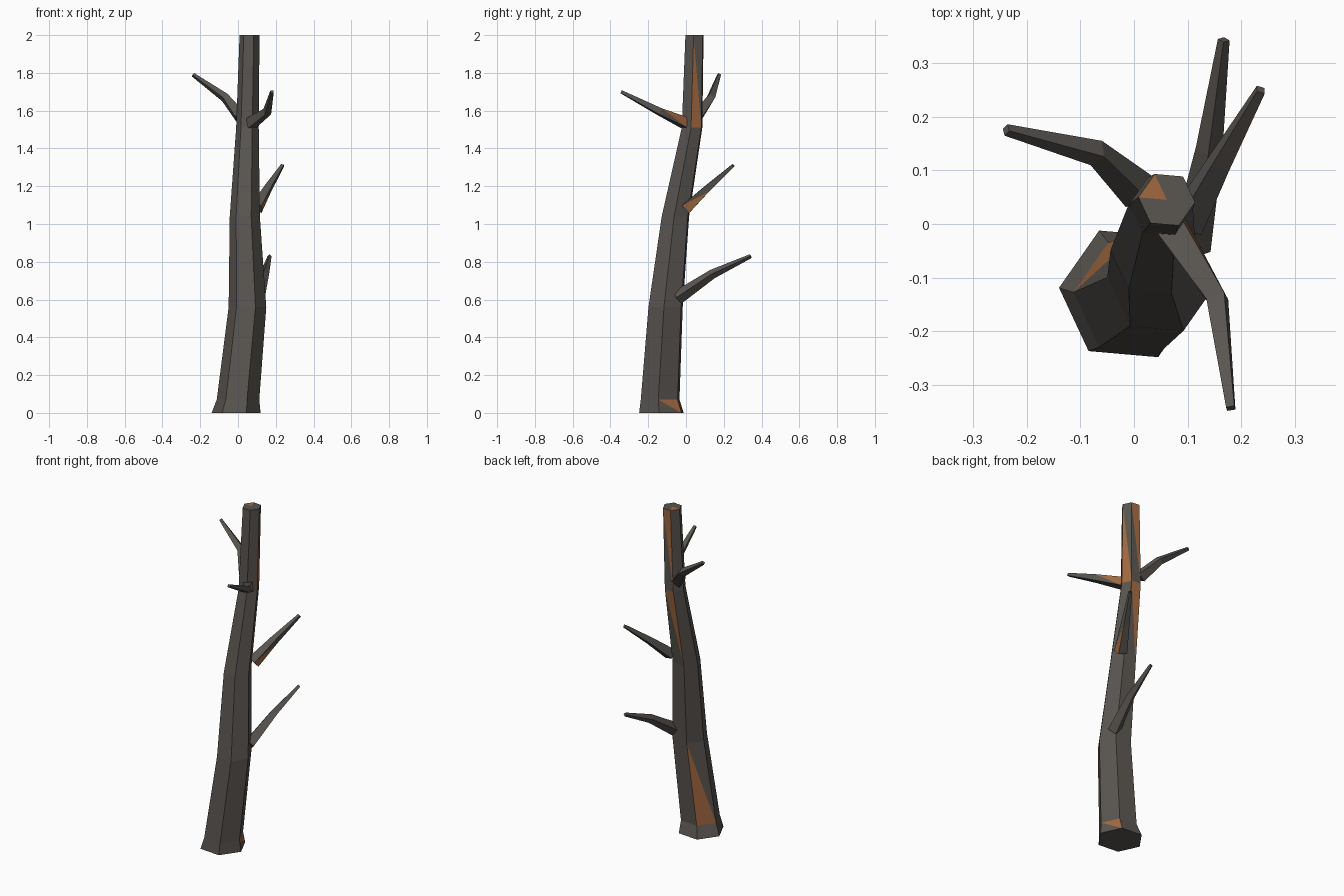
import bpy, bmesh
from math import cos, sin, radians
from mathutils import Vector

cube = bpy.data.objects.get("Cube")
if cube:
    bpy.data.objects.remove(cube)


def make_material(name, rgb):
    m = bpy.data.materials.new(name)
    m.use_nodes = True
    m.diffuse_color = (*rgb, 1)
    m.node_tree.nodes["Principled BSDF"].inputs["Base Color"].default_value = (*rgb, 1)
    return m


BARK = make_material("grey_bark", (0.10, 0.09, 0.08))
WOOD = make_material("bare_wood", (0.36, 0.14, 0.052))
LOWER, UPPER = 0, 1


def ring_points(centre, radius, sides, turn, side, up):
    angles = [radians(turn + 360 * i / sides) for i in range(sides)]
    return [centre + radius * (cos(a) * side + sin(a) * up) for a in angles]


def loft(name, rings, bare=(), bare_cap=None):
    """Skin the rings; 'bare' lists (ring, side, half) triangles of exposed wood."""
    bm = bmesh.new()
    rows = [[bm.verts.new(p) for p in ring] for ring in rings]
    n = len(rows[0])
    for r, (low, high) in enumerate(zip(rows, rows[1:])):
        for i in range(n):
            j = (i + 1) % n
            halves = ((low[i], low[j], high[i]), (low[j], high[j], high[i]))
            flags = [(r, i, h) in bare for h in (LOWER, UPPER)]
            if any(flags):
                for verts, flag in zip(halves, flags):
                    bm.faces.new(verts).material_index = int(flag)
            else:
                bm.faces.new((low[i], low[j], high[j], high[i]))
    # End caps, the top one as a fan when a wedge of it is bare
    bm.faces.new(rows[0][::-1])
    top = bm.faces.new(rows[-1])
    if bare_cap is not None:
        fan = bmesh.ops.poke(bm, faces=[top])["faces"]
        wedge = {rows[-1][bare_cap], rows[-1][bare_cap + 1]}
        for f in fan:
            f.material_index = int(wedge <= set(f.verts))
    bmesh.ops.recalc_face_normals(bm, faces=bm.faces[:])
    mesh = bpy.data.meshes.new(name)
    bm.to_mesh(mesh)
    bm.free()
    mesh.materials.append(BARK)
    mesh.materials.append(WOOD)
    obj = bpy.data.objects.new(name, mesh)
    bpy.context.collection.objects.link(obj)


def branch(name, path, turn=0, bare=()):
    points = [Vector(p) for p in path]
    rings = []
    for k, radius in enumerate((0.038, 0.025, 0.011)):
        d = (points[min(k + 1, 2)] - points[max(k - 1, 0)]).normalized()
        side = d.cross(Vector((0, 0, 1))).normalized()
        rings.append(ring_points(points[k], radius, 4, turn, side, side.cross(d)))
    loft(name, rings, bare)


# Leaning six-sided trunk: x, y, z, radius
trunk = [(-0.01, -0.13, 0, 0.13), (0, -0.137, 0.07, 0.113),
         (0.05, -0.108, 0.56, 0.1), (0.036, -0.056, 1.04, 0.08),
         (0.05, 0.032, 1.51, 0.06), (0.061, 0.045, 2, 0.053)]
loft("trunk",
     [ring_points(Vector((x, y, z)), r, 6, -5, Vector((1, 0, 0)), Vector((0, 1, 0)))
      for x, y, z, r in trunk],
     bare={(0, 0, UPPER), (1, 2, LOWER), (3, 1, UPPER), (4, 0, LOWER), (4, 1, UPPER)},
     bare_cap=2)

# Bent, tapering branches
branch("upper_right_branch",
       [(0.01, 0.06, 1.57), (-0.07, 0.132, 1.67), (-0.238, 0.175, 1.79)])
branch("upper_front_branch",
       [(0.07, -0.005, 1.535), (0.155, -0.14, 1.595), (0.18, -0.343, 1.70)],
       turn=40, bare={(0, 1, LOWER)})
branch("middle_back_branch",
       [(0.1, 0.005, 1.085), (0.16, 0.115, 1.19), (0.236, 0.25, 1.31)],
       turn=25, bare={(0, 3, LOWER)})
branch("lower_back_branch",
       [(0.105, -0.045, 0.61), (0.14, 0.14, 0.735), (0.167, 0.343, 0.83)])
